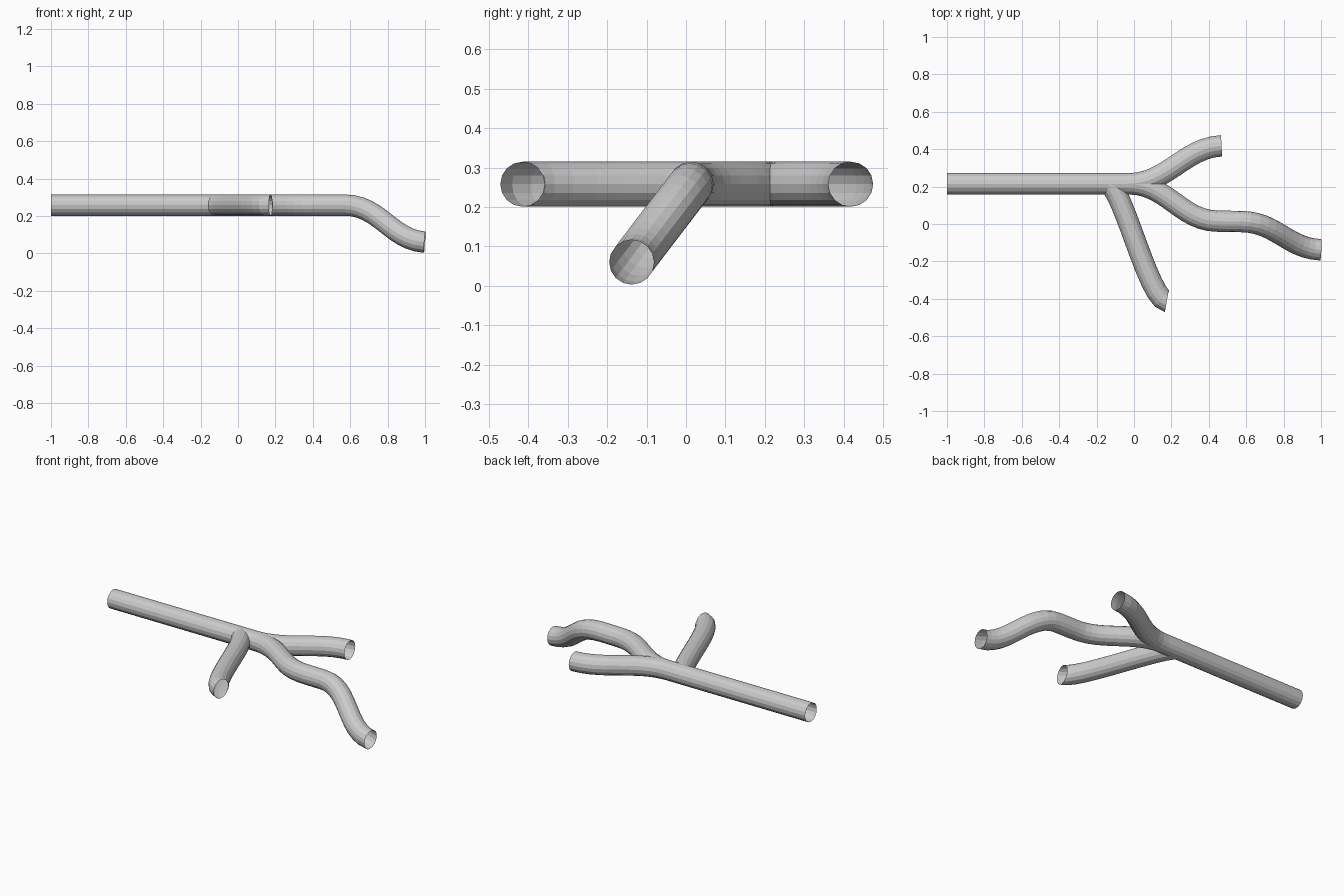
import bpy

if "Cube" in bpy.data.objects:
    bpy.data.objects.remove(bpy.data.objects["Cube"])

R = 0.057      # pipe radius
Z = 0.258      # height of the level pipes


def pipe(name, points, steps=12):
    """Open tube along bezier points, each given as (position, handle offset)."""
    cu = bpy.data.curves.new(name, 'CURVE')
    cu.dimensions = '3D'
    cu.bevel_depth = R
    cu.bevel_resolution = 6          # 16 sides
    cu.resolution_u = steps
    cu.use_fill_caps = False
    sp = cu.splines.new('BEZIER')
    sp.bezier_points.add(len(points) - 1)
    sp.use_smooth = False
    for bp, (co, h) in zip(sp.bezier_points, points):
        bp.handle_left_type = bp.handle_right_type = 'FREE'
        bp.co = co
        bp.handle_left = [c - d for c, d in zip(co, h)]
        bp.handle_right = [c + d for c, d in zip(co, h)]
    ob = bpy.data.objects.new(name, cu)
    bpy.context.collection.objects.link(ob)
    # turn into flat-shaded mesh
    bpy.ops.object.select_all(action='DESELECT')
    ob.select_set(True)
    bpy.context.view_layer.objects.active = ob
    bpy.ops.object.convert(target='MESH')
    bpy.ops.object.shade_flat()
    return ob


# straight trunk
pipe("main_pipe", [((-1, 0.215, Z), (0.1, 0, 0)),
                   ((-0.03, 0.215, Z), (0.1, 0, 0))], steps=1)

# upper S-bend branch
pipe("back_branch", [((-0.03, 0.215, Z), (0.21, 0, 0)),
                     ((0.468, 0.418, Z), (0.2, 0.01, 0))])

# long branch: S-bend, short level run, then a drop to the ground
pipe("long_branch", [((-0.03, 0.215, Z), (0.21, 0, 0)),
                     ((0.45, 0.015, Z), (0.2, 0, 0)),
                     ((0.58, 0.012, Z), (0.18, 0, 0)),
                     ((0.997, -0.138, R + 0.004), (0.18, -0.005, -0.01))][:2])
pipe("drop_branch", [((0.45, 0.015, Z), (0.04, 0, 0)),
                     ((0.57, 0.013, Z), (0.04, 0, 0))], steps=2)
pipe("drop_end", [((0.57, 0.013, Z), (0.19, 0, 0)),
                  ((0.998, -0.138, R + 0.003), (0.18, -0.008, -0.012))])

# side branch sweeping to the front
pipe("front_branch", [((-0.14, 0.215, Z), (0.08, -0.015, 0)),
                      ((0.175, -0.415, Z), (0.1, -0.018, 0))])
